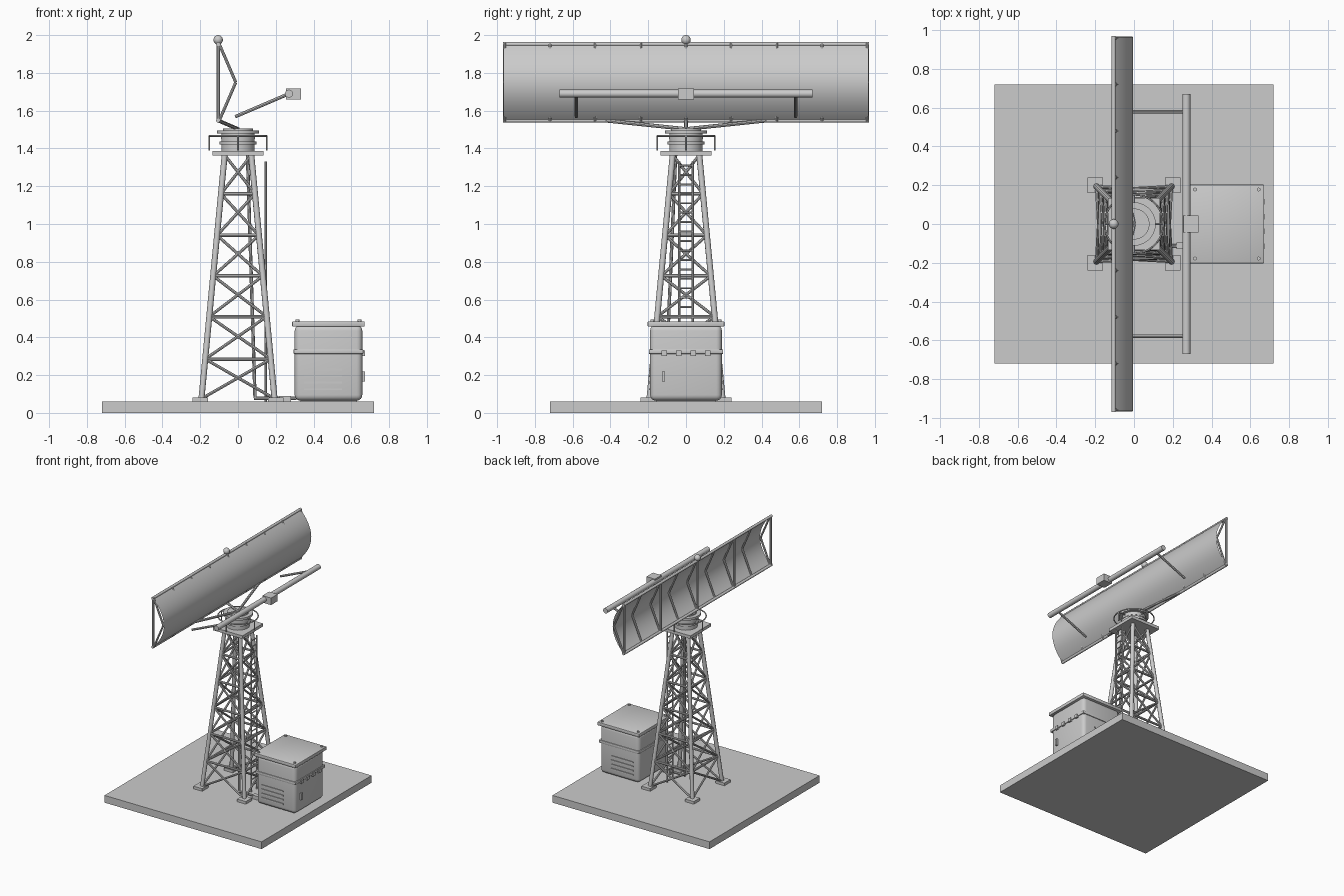
import bpy, bmesh
from math import pi, cos, sin, radians
from mathutils import Vector, Matrix

if "Cube" in bpy.data.objects:
    bpy.data.objects.remove(bpy.data.objects["Cube"])


def finish(name, bm, smooth=True):
    me = bpy.data.meshes.new(name)
    bm.to_mesh(me)
    bm.free()
    ob = bpy.data.objects.new(name, me)
    bpy.context.collection.objects.link(ob)
    if smooth:
        bpy.ops.object.select_all(action='DESELECT')
        ob.select_set(True)
        bpy.context.view_layer.objects.active = ob
        bpy.ops.object.shade_smooth_by_angle(angle=radians(40))
    return ob


def add_box(bm, x0, x1, y0, y1, z0, z1):
    m = Matrix.Translation(((x0 + x1) / 2, (y0 + y1) / 2, (z0 + z1) / 2))
    m = m @ Matrix.Diagonal((x1 - x0, y1 - y0, z1 - z0, 1))
    bmesh.ops.create_cube(bm, size=1, matrix=m)


def boxes(name, items, bevel=0, segs=2):
    bm = bmesh.new()
    for it in items:
        add_box(bm, *it)
    if bevel:
        bmesh.ops.bevel(bm, geom=bm.edges[:], offset=bevel, segments=segs,
                        profile=0.5, affect='EDGES')
    return finish(name, bm, bool(bevel))


def add_tube(bm, a, b, r, n=8):
    a, b = Vector(a), Vector(b)
    d = b - a
    m = Matrix.Translation((a + b) / 2) @ d.to_track_quat('Z', 'Y').to_matrix().to_4x4()
    bmesh.ops.create_cone(bm, cap_ends=True, segments=n, radius1=r, radius2=r,
                          depth=d.length, matrix=m)


def tubes(name, items, r, n=8):
    bm = bmesh.new()
    for a, b in items:
        add_tube(bm, a, b, r, n)
    return finish(name, bm)


# Ground slab and foot pads
boxes("base_slab", [(-.72, .72, -.72, .72, 0, .06)])
boxes("foot_pads", [(x - .04, x + .04, y - .04, y + .04, .06, .082)
                    for x in (-.2, .2) for y in (-.2, .2)])


# Lattice tower: tapering legs, horizontal rings, crossed braces
def half(z):
    return .194 + (.07 - .194) * (z - .07) / 1.3


CORNERS = [(-1, -1), (1, -1), (1, 1), (-1, 1)]


def corner(i, z):
    sx, sy = CORNERS[i % 4]
    return (sx * half(z), sy * half(z), z)


levels = [.075, .285, .51, .725, .94, 1.16, 1.365]
tubes("tower_legs", [(corner(i, .07), corner(i, 1.37)) for i in range(4)], .016, 10)
tubes("tower_horizontals", [(corner(i, z), corner(i + 1, z))
                            for z in levels[1:-1] for i in range(4)], .009)
braces = []
for z0, z1 in zip(levels, levels[1:]):
    for i in range(4):
        braces += [(corner(i, z0), corner(i + 1, z1)), (corner(i + 1, z0), corner(i, z1))]
tubes("tower_cross_braces", braces, .008)

# Ladder on the cabinet side
tubes("ladder_rails", [((.147, y, .06), (.147, y, 1.33)) for y in (-.036, .036)], .007)
tubes("ladder_rungs", [((.147, -.036, .11 + .05 * i), (.147, .036, .11 + .05 * i))
                       for i in range(25)], .005, 6)

# Cable conduit down the tower and across to the cabinet
tubes("cable_conduit", [((.05, -.055, 1.365), (.09, -.11, .08)),
                        ((.085, -.112, .078), (.31, -.112, .078))], .009)
boxes("conduit_clamp", [(.22, .28, -.13, -.095, .06, .09)])

# Top platform and turntable
boxes("top_platform", [(-.135, .135, -.135, .135, 1.362, 1.387)])
bm = bmesh.new()
for r, z0, z1 in [(.088, 1.385, 1.48), (.098, 1.42, 1.438), (.09, 1.45, 1.47),
                  (.112, 1.478, 1.496), (.08, 1.494, 1.506)]:
    add_tube(bm, (0, 0, z0), (0, 0, z1), r, 32)
finish("turntable", bm)

# Guard hoop around the turntable
N, M, R, r = 40, 6, .152, .005
bm = bmesh.new()
rings = [[bm.verts.new(((R + r * cos(2 * pi * j / M)) * cos(2 * pi * i / N),
                        (R + r * cos(2 * pi * j / M)) * sin(2 * pi * i / N),
                        1.466 + r * sin(2 * pi * j / M))) for j in range(M)] for i in range(N)]
for i in range(N):
    for j in range(M):
        bm.faces.new((rings[i][j], rings[(i + 1) % N][j],
                      rings[(i + 1) % N][(j + 1) % M], rings[i][(j + 1) % M]))
for k in range(4):
    c, s = cos(k * pi / 2), sin(k * pi / 2)
    add_tube(bm, (R * c, R * s, 1.39), (R * c, R * s, 1.466), .005, 6)
    add_tube(bm, (.085 * c, .085 * s, 1.466), (R * c, R * s, 1.466), .005, 6)
finish("guard_hoop", bm)

# Long curved reflector: thin sheet swept along y
ZC, ZH, XB, L = 1.75, .205, -.105, .965
bm = bmesh.new()
rows = []
for i in range(25):
    t = -1 + i / 12
    x = -.004 + (XB + .004) * t * t
    rows.append([bm.verts.new((x, y, ZC + ZH * t)) for y in (-L, L)])
for a, b in zip(rows, rows[1:]):
    bm.faces.new((a[0], a[1], b[1], b[0]))
finish("reflector_sheet", bm)

# Reflector frame: edge rails, upright posts, chevron ribs
top, bot = ZC + ZH, ZC - ZH
tubes("reflector_edge_rails", [((XB, -.97, z), (XB, .97, z)) for z in (top - .003, bot + .003)], .011, 10)
stations = [-.96 + .24 * i for i in range(9)]
tubes("reflector_posts", [((XB, y, bot), (XB, y, top)) for y in stations[::2]], .009)
ribs = []
for y in stations:
    ribs += [((XB + .005, y, top), (-.012, y, ZC)), ((-.012, y, ZC), (XB + .005, y, bot))]
tubes("reflector_ribs", ribs, .008)

# Struts from turntable to the reflector's lower rail
tubes("reflector_struts", [((0, 0, 1.503), (XB, y, bot + .003)) for y in (-.43, 0, .43)], .01)

# Beacon ball on top
bm = bmesh.new()
bmesh.ops.create_uvsphere(bm, u_segments=20, v_segments=12, radius=.025,
                          matrix=Matrix.Translation((XB, 0, 1.975)))
finish("beacon_ball", bm)

# Feed boom with arms and central feed box
tubes("feed_boom", [((.27, -.67, 1.69), (.27, .67, 1.69))], .021, 16)
tubes("feed_arms", [((-.015, y, 1.568), (.27, y, 1.69)) for y in (-.58, .58)], .009)
boxes("feed_box", [(.255, .333, -.043, .043, 1.66, 1.718)])

# Equipment cabinet
boxes("cabinet_body", [(.3, .658, -.19, .19, .065, .465)], .03, 4)
boxes("cabinet_plinth", [(.33, .63, -.16, .16, .055, .075)])
boxes("cabinet_lid", [(.287, .671, -.203, .203, .457, .485)], .004, 2)
boxes("cabinet_band", [(.294, .664, -.196, .196, .312, .336)], .004, 2)
boxes("cabinet_clips", [(.655, .673, y - .014, y + .014, .302, .33)
                        for y in (-.115, -.038, .038, .115)])
boxes("cabinet_handle", [(.65, .672, -.126, -.11, .165, .22)])
tubes("lid_bolts", [((x, y, .48), (x, y, .494)) for x in (.315, .643) for y in (-.178, .178)], .01, 10)
boxes("cabinet_louvers", [(.35, .55, s * .191 - .005, s * .191 + .005, z, z + .01)
                          for s in (-1, 1) for z in (.12, .155, .19, .225)])
